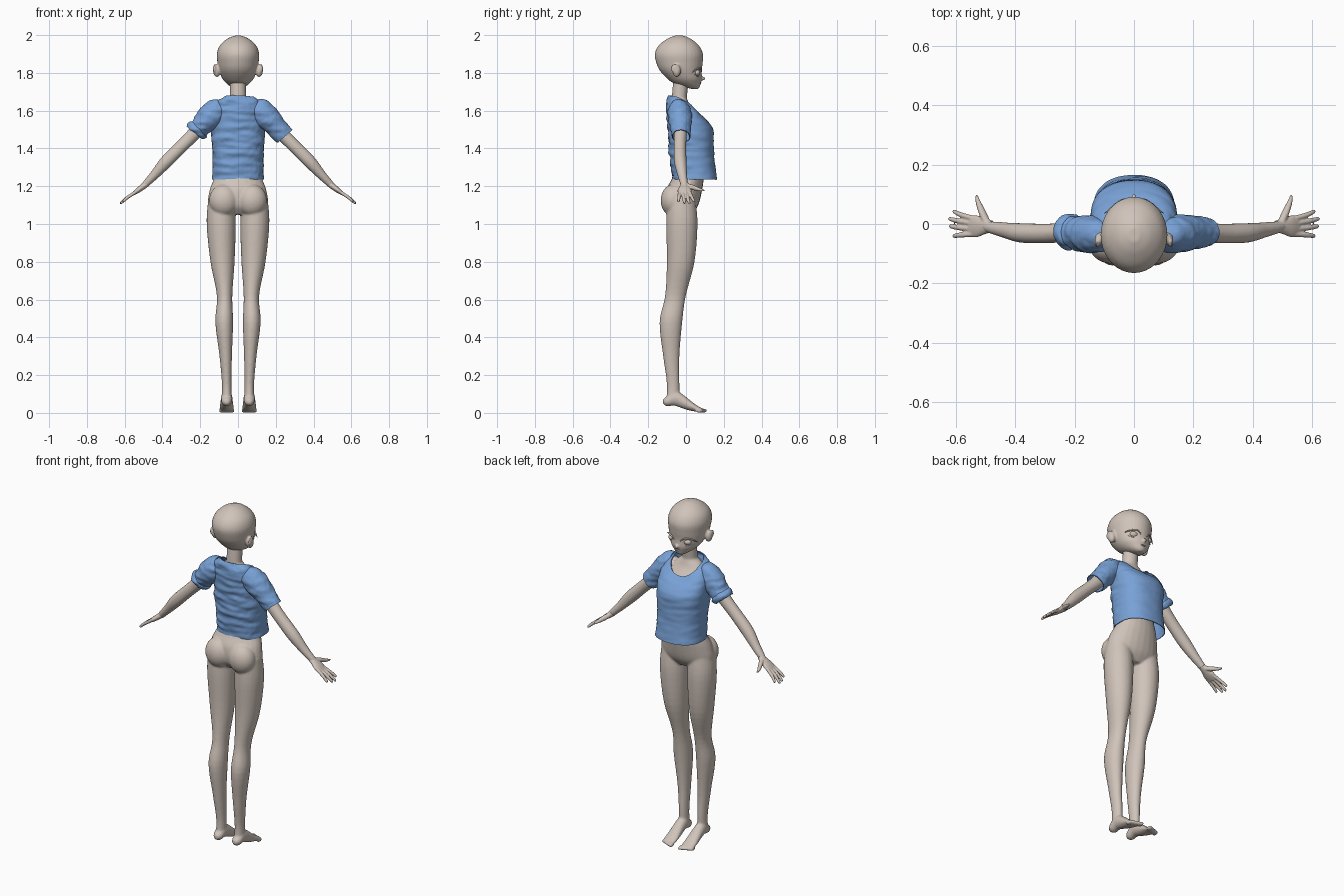
import bpy
import bmesh
import math
from mathutils import Vector, Matrix, noise

default_cube = bpy.data.objects.get("Cube")
if default_cube:
    bpy.data.objects.remove(default_cube, do_unlink=True)


def make_material(name, colour):
    material = bpy.data.materials.new(name)
    material.use_nodes = True
    material.diffuse_color = (*colour, 1)
    shader = material.node_tree.nodes["Principled BSDF"]
    shader.inputs["Base Color"].default_value = (*colour, 1)
    shader.inputs["Roughness"].default_value = 0.7
    return material


skin = make_material("warm grey skin", (0.63, 0.55, 0.49))
cloth = make_material("blue cloth", (0.19, 0.36, 0.68))
X, Y, Z = Vector((1, 0, 0)), Vector((0, 1, 0)), Vector((0, 0, 1))


def spline(a, b, c, d, t):
    """Smooth interpolation from b to c."""
    return b + 0.5 * t * (c - a + t * (2 * a - 5 * b + 4 * c - d + t * (3 * (b - c) + d - a)))


def loft(bm, rings, u=X, v=None, side=1, segments=24, steps=5, power=1.0, caps=True):
    """Skin a tube through rings (x, y, z, radius_u, radius_v, front_drop)."""
    rings = [tuple(r) + (0,) * (6 - len(r)) for r in rings]
    path = []
    for i in range(len(rings) - 1):
        four = [rings[max(0, min(len(rings) - 1, i + k))] for k in (-1, 0, 1, 2)]
        for s in range(steps):
            path.append([spline(*values, s / steps) for values in zip(*four)])
    path.append(list(rings[-1]))
    loops = []
    for i, (x, y, z, ru, rv, drop) in enumerate(path):
        before, after = path[max(i - 1, 0)], path[min(i + 1, len(path) - 1)]
        tangent = (Vector(after[:3]) - Vector(before[:3])).normalized()
        across = v or tangent.cross(u).normalized()
        loop = []
        for k in range(segments):
            angle = math.tau * k / segments
            c, s = math.cos(angle), math.sin(angle)
            pc = math.copysign(abs(c) ** power, c)
            ps = math.copysign(abs(s) ** power, s)
            p = Vector((x, y, z)) + u * max(ru, 0.001) * pc + across * max(rv, 0.001) * ps
            p.z -= drop * ((1 + s) / 2) ** 2
            p.x *= side
            loop.append(bm.verts.new(p))
        loops.append(loop)
    for a, b in zip(loops, loops[1:]):
        for k in range(segments):
            n = (k + 1) % segments
            bm.faces.new((a[k], a[n], b[n], b[k]))
    if caps:
        bm.faces.new(loops[0])
        bm.faces.new(loops[-1])


def ball(bm, centre, size):
    matrix = Matrix.Translation(centre) @ Matrix.Diagonal((*size, 1))
    bmesh.ops.create_uvsphere(bm, u_segments=24, v_segments=14, radius=1, matrix=matrix)


def finish(name, bm, material, modifiers=()):
    bmesh.ops.recalc_face_normals(bm, faces=bm.faces)
    mesh = bpy.data.meshes.new(name)
    bm.to_mesh(mesh)
    bm.free()
    obj = bpy.data.objects.new(name, mesh)
    bpy.context.collection.objects.link(obj)
    mesh.materials.append(material)
    bpy.ops.object.select_all(action="DESELECT")
    obj.select_set(True)
    bpy.context.view_layer.objects.active = obj
    for kind, settings in modifiers:
        modifier = obj.modifiers.new(kind.title(), kind)
        for key, value in settings.items():
            setattr(modifier, key, value)
        bpy.ops.object.modifier_apply(modifier=modifier.name)
    bpy.ops.object.shade_smooth_by_angle(angle=math.radians(50))
    return obj


def fuse(voxel, rounds):
    return (("REMESH", {"mode": "VOXEL", "voxel_size": voxel}),
            ("SMOOTH", {"factor": 0.5, "iterations": rounds}))


# Torso, neck, legs and arms fused into one smooth mannequin body
bm = bmesh.new()
loft(bm, [(0, -0.02, 1.05, 0.11, 0.05), (0, -0.02, 1.1, 0.158, 0.085),
          (0, -0.01, 1.18, 0.15, 0.095), (0, 0.012, 1.25, 0.125, 0.082),
          (0, 0.015, 1.33, 0.11, 0.07), (0, 0.012, 1.45, 0.118, 0.085),
          (0, -0.005, 1.55, 0.118, 0.08), (0, -0.03, 1.62, 0.095, 0.055),
          (0, -0.035, 1.66, 0.05, 0.042)], v=Y)
loft(bm, [(0, -0.035, 1.6, 0.05, 0.042), (0, -0.035, 1.67, 0.043, 0.04),
          (0, -0.025, 1.77, 0.042, 0.042)], v=Y)
for side in (-1, 1):
    ball(bm, (side * 0.075, -0.068, 1.125), (0.078, 0.066, 0.085))
    loft(bm, [(0.088, -0.025, 1.13, 0.07, 0.075), (0.089, -0.022, 1.0, 0.077, 0.083),
              (0.082, -0.028, 0.8, 0.064, 0.073), (0.071, -0.056, 0.62, 0.041, 0.055),
              (0.073, -0.08, 0.48, 0.047, 0.06), (0.065, -0.078, 0.3, 0.033, 0.043),
              (0.06, -0.068, 0.15, 0.025, 0.033), (0.06, -0.07, 0.06, 0.027, 0.035)],
         v=Y, side=side)
    loft(bm, [(0.08, -0.033, 1.605, 0.04, 0.04), (0.14, -0.033, 1.575, 0.042, 0.045),
              (0.24, -0.03, 1.47, 0.034, 0.036), (0.3, -0.032, 1.41, 0.033, 0.034),
              (0.38, -0.03, 1.33, 0.033, 0.034), (0.44, -0.02, 1.262, 0.026, 0.025),
              (0.5, -0.008, 1.2, 0.019, 0.017)], u=Y, side=side)
    # Foot and toes
    loft(bm, [(0.06, -0.122, 0.06, 0.012, 0.012), (0.06, -0.1, 0.062, 0.027, 0.027),
              (0.06, -0.06, 0.078, 0.03, 0.04), (0.06, -0.02, 0.062, 0.032, 0.038),
              (0.06, 0.02, 0.04, 0.036, 0.028), (0.06, 0.06, 0.022, 0.038, 0.016),
              (0.06, 0.085, 0.015, 0.035, 0.01)], v=Z, side=side)
    for toe in range(5):
        ball(bm, (side * (0.03 + 0.0155 * toe), 0.092 - 0.006 * toe, 0.0115),
             (0.012 - 0.001 * toe, 0.02, 0.0115))
finish("body", bm, skin, fuse(0.006, 5))

# Head with ears and nose
bm = bmesh.new()
profile = [(1.715, 0.03, 0.064, 0.016), (1.725, -0.005, 0.072, 0.036),
           (1.745, -0.065, 0.078, 0.062), (1.77, -0.1, 0.084, 0.083),
           (1.81, -0.137, 0.083, 0.1), (1.85, -0.156, 0.088, 0.108),
           (1.9, -0.165, 0.09, 0.112), (1.945, -0.145, 0.068, 0.096),
           (1.98, -0.1, 0.026, 0.058), (1.997, -0.06, -0.012, 0.018)]
loft(bm, [(0, (back + front) / 2, z, width, (front - back) / 2)
          for z, back, front, width in profile], v=Y, segments=36, steps=6)
ball(bm, (0, 0.085, 1.77), (0.009, 0.017, 0.011))
for side in (-1, 1):
    ball(bm, (side * 0.112, -0.05, 1.812), (0.02, 0.022, 0.034))
    ball(bm, (side * 0.124, -0.06, 1.822), (0.008, 0.02, 0.024))
finish("head", bm, skin, fuse(0.005, 3))

# Eyes, lashes, brows and lips
bm = bmesh.new()
for side in (-1, 1):
    ball(bm, (side * 0.047, 0.057, 1.801), (0.025, 0.018, 0.017))
finish("eyes", bm, skin)
bm = bmesh.new()
for side in (-1, 1):
    loft(bm, [(0.018, 0.081, 1.803, 0.002, 0.002), (0.042, 0.079, 1.823, 0.005, 0.004),
              (0.074, 0.054, 1.819, 0.006, 0.004), (0.1, 0.036, 1.804, 0.001, 0.001)],
         u=Y, side=side, segments=10)
    loft(bm, [(0.025, 0.071, 1.784, 0.002, 0.002), (0.05, 0.066, 1.78, 0.003, 0.002),
              (0.078, 0.045, 1.79, 0.001, 0.001)], u=Y, side=side, segments=10)
finish("eyelashes", bm, skin)
bm = bmesh.new()
for z, depth in ((1.748, 0.0775), (1.743, 0.0765)):
    ball(bm, (0, depth, z), (0.015, 0.004, 0.0025))
finish("lips", bm, skin)


# Hands: flat palm, four fanned fingers and a thumb
def hand_point(along, spread, lift=0.0):
    return (0.478 + 0.8 * along + 0.6 * lift, spread - 0.008, 1.217 - 0.6 * along + 0.8 * lift)


bm = bmesh.new()
for side in (-1, 1):
    palm = [(0, 0.02, 0.017), (0.03, 0.026, 0.016), (0.065, 0.037, 0.014), (0.095, 0.034, 0.009)]
    loft(bm, [(*hand_point(t, 0), ru, rv) for t, ru, rv in palm], u=Y, side=side)
    for root, tip, reach in ((0.027, 0.05, 0.165), (0.01, 0.025, 0.182),
                             (-0.009, 0, 0.179), (-0.026, -0.032, 0.165)):
        loft(bm, [(*hand_point(0.08, root), 0.0095, 0.009),
                  (*hand_point(0.045 + reach / 2, (root + tip) / 2, 0.003), 0.009, 0.009),
                  (*hand_point(reach - 0.005, tip), 0.007, 0.007),
                  (*hand_point(reach, tip), 0.003, 0.003)], u=Y, side=side, segments=12)
    loft(bm, [(*hand_point(0.02, 0.008), 0.014, 0.013), (*hand_point(0.04, 0.045), 0.014, 0.012),
              (*hand_point(0.058, 0.08), 0.009, 0.009), (*hand_point(0.066, 0.106), 0.004, 0.004)],
         u=Vector((0.6, 0, 0.8)), side=side, segments=12)
finish("hands", bm, skin, fuse(0.0035, 2))


# Shirt: open torso tube and sleeves, creased by stretched noise
def crease(bm):
    bm.normal_update()
    for vert in bm.verts:
        p = vert.co
        back = 1.0 if p.y < 0.03 else 0.35
        folds = noise.noise(Vector((p.x * 11 + p.z * 6, p.y * 11, p.z * 36)))
        fine = noise.noise(p * 60)
        vert.co = p + vert.normal * back * (0.008 * folds + 0.002 * fine)


thickness = (("SOLIDIFY", {"thickness": 0.004, "offset": -1}),)
bm = bmesh.new()
loft(bm, [(0, 0.046, 1.235, 0.137, 0.119), (0, 0.034, 1.33, 0.134, 0.118),
          (0, 0.028, 1.42, 0.138, 0.119), (0, 0.024, 1.5, 0.145, 0.12),
          (0, 0.004, 1.59, 0.143, 0.106, 0.04), (0, -0.008, 1.65, 0.122, 0.096, 0.08),
          (0, -0.014, 1.68, 0.088, 0.076, 0.09)],
     v=Y, segments=96, steps=12, power=0.85, caps=False)
bmesh.ops.recalc_face_normals(bm, faces=bm.faces)
crease(bm)
finish("shirt_torso", bm, cloth, thickness)

for side, label, cuff in ((-1, "right", (0.225, 1.487)), (1, "left", (0.246, 1.462))):
    bm = bmesh.new()
    end_x, end_z = cuff
    loft(bm, [(0.085, -0.036, 1.607, 0.05, 0.055), (0.128, -0.035, 1.585, 0.062, 0.072),
              (0.185, -0.031, 1.53, 0.058, 0.06), (end_x, -0.025, end_z, 0.046, 0.052)],
         u=Y, side=side, segments=64, steps=14, caps=False)
    bmesh.ops.recalc_face_normals(bm, faces=bm.faces)
    crease(bm)
    finish(label + "_sleeve", bm, cloth, thickness)

# Rolled cuff on the right sleeve
bm = bmesh.new()
loft(bm, [(0.206, -0.026, 1.508, 0.05, 0.055), (0.212, -0.026, 1.502, 0.059, 0.062),
          (0.222, -0.026, 1.49, 0.058, 0.061), (0.23, -0.026, 1.481, 0.049, 0.053)],
     u=Y, side=-1, segments=64, caps=False)
bmesh.ops.recalc_face_normals(bm, faces=bm.faces)
crease(bm)
finish("rolled_cuff", bm, cloth, thickness)
